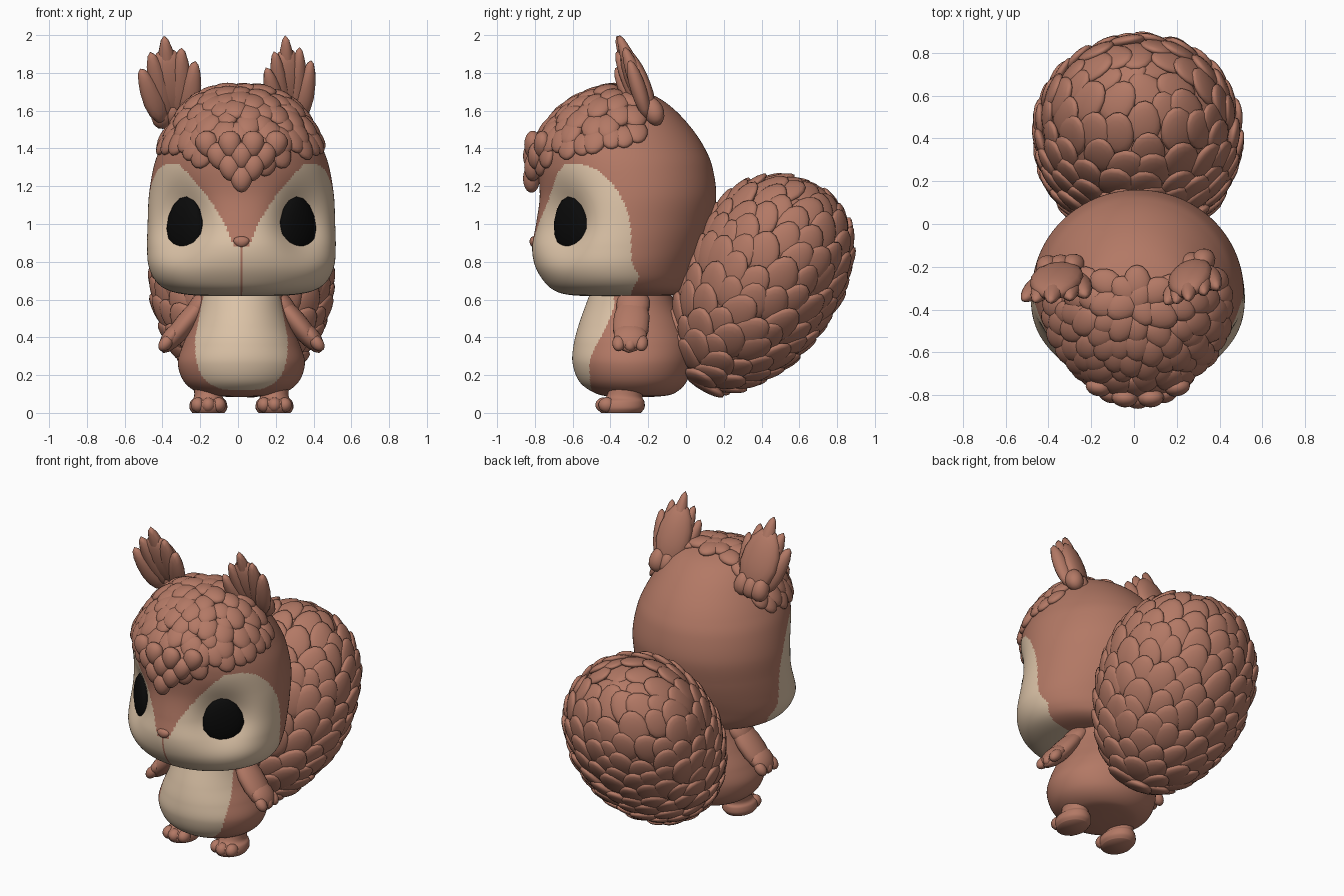
import bpy, bmesh, math, random
from math import sin, cos, pi, exp, copysign
from mathutils import Vector, Matrix

random.seed(4)
cube = bpy.data.objects.get("Cube")
if cube:
    bpy.data.objects.remove(cube, do_unlink=True)


def material(name, rgb):
    m = bpy.data.materials.new(name)
    m.use_nodes = True
    m.diffuse_color = (*rgb, 1)
    for node in m.node_tree.nodes:
        if node.type == 'BSDF_PRINCIPLED':
            node.inputs["Base Color"].default_value = (*rgb, 1)
            node.inputs["Roughness"].default_value = 0.8
    return m


BROWN = material("russet_brown", (0.45, 0.19, 0.13))
CREAM = material("warm_cream", (0.72, 0.55, 0.39))
BLACK = material("eye_black", (0.003, 0.003, 0.003))


def finish(name, bm, mats, rule=None):
    """Turn a bmesh into a smooth object, colouring faces by a rule."""
    bmesh.ops.recalc_face_normals(bm, faces=bm.faces)
    for f in bm.faces:
        f.smooth = True
        if rule:
            f.material_index = int(rule(f.calc_center_median()))
    mesh = bpy.data.meshes.new(name)
    bm.to_mesh(mesh)
    bm.free()
    for m in mats:
        mesh.materials.append(m)
    ob = bpy.data.objects.new(name, mesh)
    bpy.context.collection.objects.link(ob)
    ob.location.x = 0.018


def blob(bm, centre, flow, normal, size, taper=0.0):
    """Ellipsoid: size is half width, half length along flow, half thickness."""
    y = Vector(flow).normalized()
    x = y.cross(Vector(normal)).normalized()
    z = x.cross(y)
    turn = Matrix((x, y, z)).transposed()
    made = bmesh.ops.create_uvsphere(bm, u_segments=14, v_segments=9, radius=1)
    for v in made["verts"]:
        c = v.co
        local = Vector((c.x * size[0] * (1 - taper * c.y), c.y * size[1], c.z * size[2]))
        v.co = turn @ local + Vector(centre)


def lofted(rows):
    """Surface through rows of (height, half width, front y, back y)."""
    rows = [Vector(r) for r in rows]
    last = len(rows) - 1

    def point(t, a):
        i = max(0, min(int(t), last - 1))
        f = t - i
        p, q, r, s = (rows[max(0, min(i + k, last))] for k in (-1, 0, 1, 2))
        m, n = (r - p) / 2, (s - q) / 2
        z, w, front, back = (q + m * f + (3 * (r - q) - 2 * m - n) * f ** 2
                             + (2 * (q - r) + m + n) * f ** 3)
        return Vector((w * cos(a), (front + back) / 2 + (back - front) / 2 * sin(a), z))
    return point


def grid(bm, fn, start, end, rings, segs):
    """Closed skin over a surface function."""
    loops = [[bm.verts.new(fn(start + (end - start) * i / rings, 2 * pi * j / segs))
              for j in range(segs)] for i in range(rings + 1)]
    for a, b in zip(loops, loops[1:]):
        for j in range(segs):
            k = (j + 1) % segs
            bm.faces.new((a[j], a[k], b[k], b[j]))
    bm.faces.new(loops[0])
    bm.faces.new(loops[-1])


def scatter(bm, fn, pick, keep, centre, spacing, size, direction, tilt, taper):
    """Overlapping tufts spread evenly over a surface, lying along its flow."""
    placed = []
    e = 0.01
    for _ in range(5000):
        t, a = pick()
        p = fn(t, a)
        if not keep(p) or any((p - q).length < spacing for q in placed):
            continue
        placed.append(p)
        dt, da = fn(t + e, a) - fn(t - e, a), fn(t, a + e) - fn(t, a - e)
        n = dt.cross(da).normalized()
        if n.dot(p - centre) < 0:
            n = -n
        side = da.normalized() * random.uniform(-0.25, 0.25)
        flow = dt.normalized() * direction + side + n * tilt
        k = random.uniform(0.9, 1.15)
        blob(bm, p, flow, n, [s * k for s in size], taper)


# Head with sunken eye sockets and a cream face mask
HEAD = [(.615, .1, -.45, -.2), (.625, .28, -.62, -.06), (.65, .39, -.70, 0),
        (.7, .455, -.755, .03), (.78, .492, -.8, .06), (.88, .5, -.815, .1),
        (1, .497, -.795, .135), (1.15, .49, -.775, .16), (1.3, .465, -.785, .14),
        (1.4, .43, -.785, .1), (1.5, .378, -.745, .035), (1.6, .308, -.655, -.055),
        (1.67, .23, -.55, -.15), (1.71, .12, -.45, -.26), (1.72, .01, -.36, -.34)]
skull = lofted(HEAD)


def head_surface(t, a):
    p = skull(t, a)
    s = copysign(1, p.x)
    d = (p - Vector((s * .34, -.67, 1))).length_squared
    return p + Vector((-s * .55, .83, 0)) * .1 * exp(-d / .03)


def face_mask(c):
    d = max(0, c.z - .88)
    bridge = .04 + .32 * d + .8 * d * d if d else 0
    top = (max(0, c.y + .6) / .31) ** 2 + (max(0, c.z - .92) / .4) ** 2
    cheek = .04 * exp(-((c.z - .72) / .05) ** 2)
    return c.y < cheek - .29 and (top < 1 or c.z < .8) and abs(c.x) > bridge


bm = bmesh.new()
grid(bm, head_surface, 0, len(HEAD) - 1, 182, 250)
finish("head", bm, [BROWN, CREAM], face_mask)

bm = bmesh.new()
blob(bm, (0, -.806, .905), (0, -.1, 1), (0, -1, 0), (.042, .03, .022), -.25)
finish("nose", bm, [BROWN])

# Curly hair cap, with a pointed forelock over the brow
bm = bmesh.new()
scatter(bm, head_surface,
        lambda: (random.uniform(7.5, 13.9), random.uniform(0, 2 * pi)),
        lambda p: p.y < -.25 and p.z > 1.28 + .36 * abs(p.x),
        Vector((0, -.33, 1.2)), .066, (.062, .075, .029), -1, .1, .1)
for row in range(4):
    for k in range(-row, row + 1, 2):
        x = .06 * k
        blob(bm, (x, 1.8 * x * x - .818, 1.24 + .06 * row), (-x, 0, -.6), (x, -1, 0),
             (.06, .075, .045), .2)
finish("hair_cap", bm, [BROWN])

# Tail: tilted egg, fuller at the top, covered in overlapping tufts
axis, across = Vector((0, .545, .84)), Vector((0, .84, -.545))
tail_centre = Vector((0, .37, .665))


def tail_surface(u, v):
    ring = cos(u) ** (.85 if u > 0 else 1)
    depth = .392 + sin(u) * (.07 if cos(v) < 0 else .03)
    return (tail_centre + axis * .59 * sin(u) + across * depth * ring * cos(v)
            + Vector((.455 + .05 * sin(u), 0, 0)) * ring * sin(v))


bm = bmesh.new()
grid(bm, tail_surface, -1.55, 1.55, 32, 48)
scatter(bm, tail_surface,
        lambda: (math.asin(random.uniform(-.99, .995)), random.uniform(0, 2 * pi)),
        lambda p: True, tail_centre, .092, (.085, .11, .028), 1, .22, .12)
finish("tail", bm, [BROWN])

# Body with cream belly
BODY = [(.085, .08, -.38, -.17), (.1, .21, -.47, -.07), (.16, .3, -.56, 0),
        (.26, .336, -.6, .03), (.36, .31, -.595, .03), (.46, .265, -.57, 0),
        (.56, .23, -.535, -.05), (.68, .21, -.49, -.1)]


def belly(c):
    low = (abs(c.x) / .245) ** 3 + (max(0, .4 - c.z) / .28) ** 3
    return c.y < -.3 and low < 1 and abs(c.x) < .245 - max(0, c.z - .4) * .2


bm = bmesh.new()
grid(bm, lofted(BODY), 0, len(BODY) - 1, 98, 200)
finish("body", bm, [BROWN, CREAM], belly)

# Paired parts
FOOT = [(0, .085, -.45, -.24), (.025, .1, -.465, -.22), (.06, .095, -.46, -.22),
        (.09, .075, -.42, -.23), (.17, .08, -.4, -.2)]
foot_surface = lofted(FOOT)

for side, s in (("left", 1), ("right", -1)):
    # Eye
    bm = bmesh.new()
    out = Vector((s * .69, -.72, 0))
    blob(bm, Vector((s * .283, -.592, .995)) + out * .022, (-s * .08, -.08, 1), out,
         (.127, .153, .045), .12)
    finish(side + "_eye", bm, [BLACK])

    # Arm, hand and fingers
    bm = bmesh.new()
    flow, out = Vector((s * .18, -.02, -.22)), Vector((s * .8, 0, .65))
    blob(bm, (s * .215, -.28, .575), flow, out, (.09, .11, .055))
    blob(bm, (s * .295, -.29, .475), flow, out, (.098, .2, .056))
    blob(bm, (s * .37, -.295, .405), flow, out, (.09, .085, .045))
    for y in (-.355, -.295, -.235):
        blob(bm, (s * .4, y, .37), flow, out, (.035, .05, .033))
    finish(side + "_arm", bm, [BROWN])

    # Foot and toes
    bm = bmesh.new()
    grid(bm, lambda t, a: foot_surface(t, a) + Vector((s * .175, 0, 0)),
         0, len(FOOT) - 1, 24, 32)
    for x in (-.055, 0, .055):
        blob(bm, (s * .175 + x, -.435 + abs(x) * .3, .042), (0, -1, 0), (0, 0, 1),
             (.038, .045, .04))
    finish(side + "_foot", bm, [BROWN])

# Leaf-shaped ears: a cupped blade with overlapping locks
EARS = (("left_ear", (.25, -.18, 1.56), (-.015, -.16, .4), (.35, -1, -.3), .82),
        ("right_ear", (-.36, -.19, 1.56), (-.045, -.16, .4), (.1, -1, -.3), .96))
for name, base, up, facing, wide in EARS:
    bm = bmesh.new()
    base, up, facing = Vector(base), Vector(up).normalized(), Vector(facing)
    spread = up.cross(facing).normalized()
    facing = spread.cross(up)
    blob(bm, base + up * .2, up, facing, (.13 * wide, .2, .055), .1)
    for k in (-2, -1, 0, 1, 2):
        lean = k * .14 * wide
        flow = up * cos(lean) + spread * sin(lean)
        length = .237 - .035 * abs(k)
        start = base + spread * .03 * wide * k + facing * .02 * abs(k)
        blob(bm, start + flow * length, flow, facing - spread * k * .2,
             (.062 * wide, length, .042), .25)
    for k in (-1, 0, 1):
        blob(bm, base + spread * .06 * k + up * .03, up, facing, (.055, .08, .055), .2)
    finish(name, bm, [BROWN])
